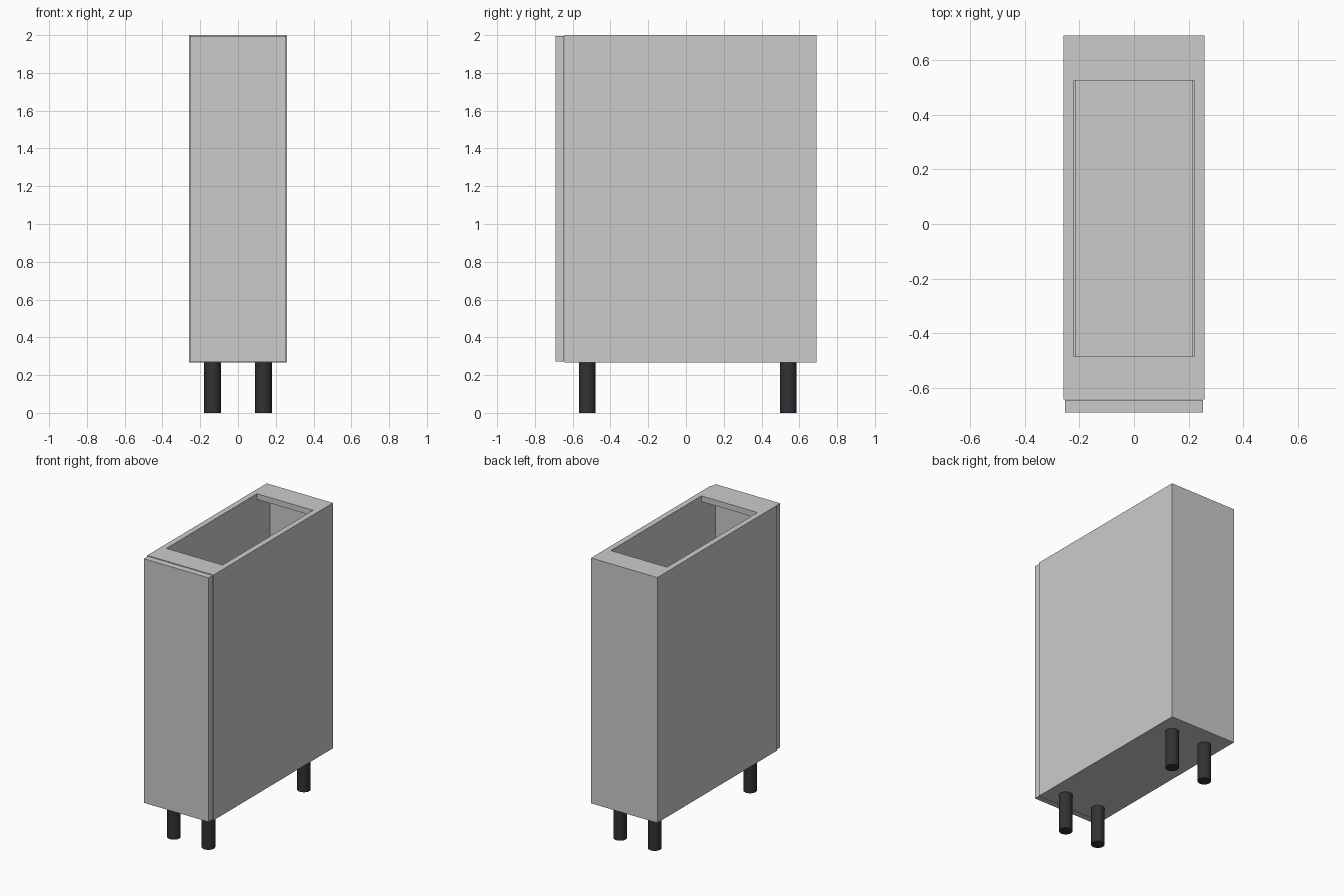
import bpy
import math

if "Cube" in bpy.data.objects:
    bpy.data.objects.remove(bpy.data.objects["Cube"])


def box(name, x, y, z):
    """Box from (min, max) ranges on each axis."""
    bpy.ops.mesh.primitive_cube_add(size=1, location=[(a + b) / 2 for a, b in (x, y, z)])
    ob = bpy.context.object
    ob.name = name
    ob.scale = [b - a for a, b in (x, y, z)]
    bpy.ops.object.transform_apply(location=False, rotation=False, scale=True)
    return ob


W, T = 0.259, 0.04              # half width, board thickness
IN = W - T                      # half width of the interior
FRONT, BACK = -0.643, 0.69
BASE, TOP = 0.267, 2.0

# Carcass sides
box("left_side_panel", (-W, -IN), (FRONT, BACK), (BASE, TOP))
box("right_side_panel", (IN, W), (FRONT, BACK), (BASE, TOP))

# Bottom, back and loose inner shelf
box("bottom_panel", (-IN, IN), (FRONT, BACK), (BASE, BASE + T))
box("back_panel", (-IN, IN), (0.67, BACK), (BASE + T, TOP - T))
box("shelf", (-0.215, 0.215), (-0.6, 0.665), (1.115, 1.155))

# Top rails
box("front_top_rail", (-IN, IN), (FRONT, -0.485), (TOP - T, TOP))
box("back_top_rail", (-IN, IN), (0.525, BACK), (TOP - T, TOP))

# Door
box("door", (-0.253, 0.253), (-0.69, -0.645), (0.272, 1.996))

# Legs
black = bpy.data.materials.new("black_plastic")
black.diffuse_color = (0.03, 0.032, 0.033, 1)
black.use_nodes = True
black.node_tree.nodes["Principled BSDF"].inputs["Base Color"].default_value = black.diffuse_color
for side, x in (("left", -0.135), ("right", 0.135)):
    for end, y in (("front", -0.523), ("back", 0.542)):
        bpy.ops.mesh.primitive_cylinder_add(vertices=32, radius=0.044, depth=BASE,
                                            location=(x, y, BASE / 2))
        leg = bpy.context.object
        leg.name = f"{end}_{side}_leg"
        leg.data.materials.append(black)
        bpy.ops.object.shade_smooth_by_angle(angle=math.radians(30))
